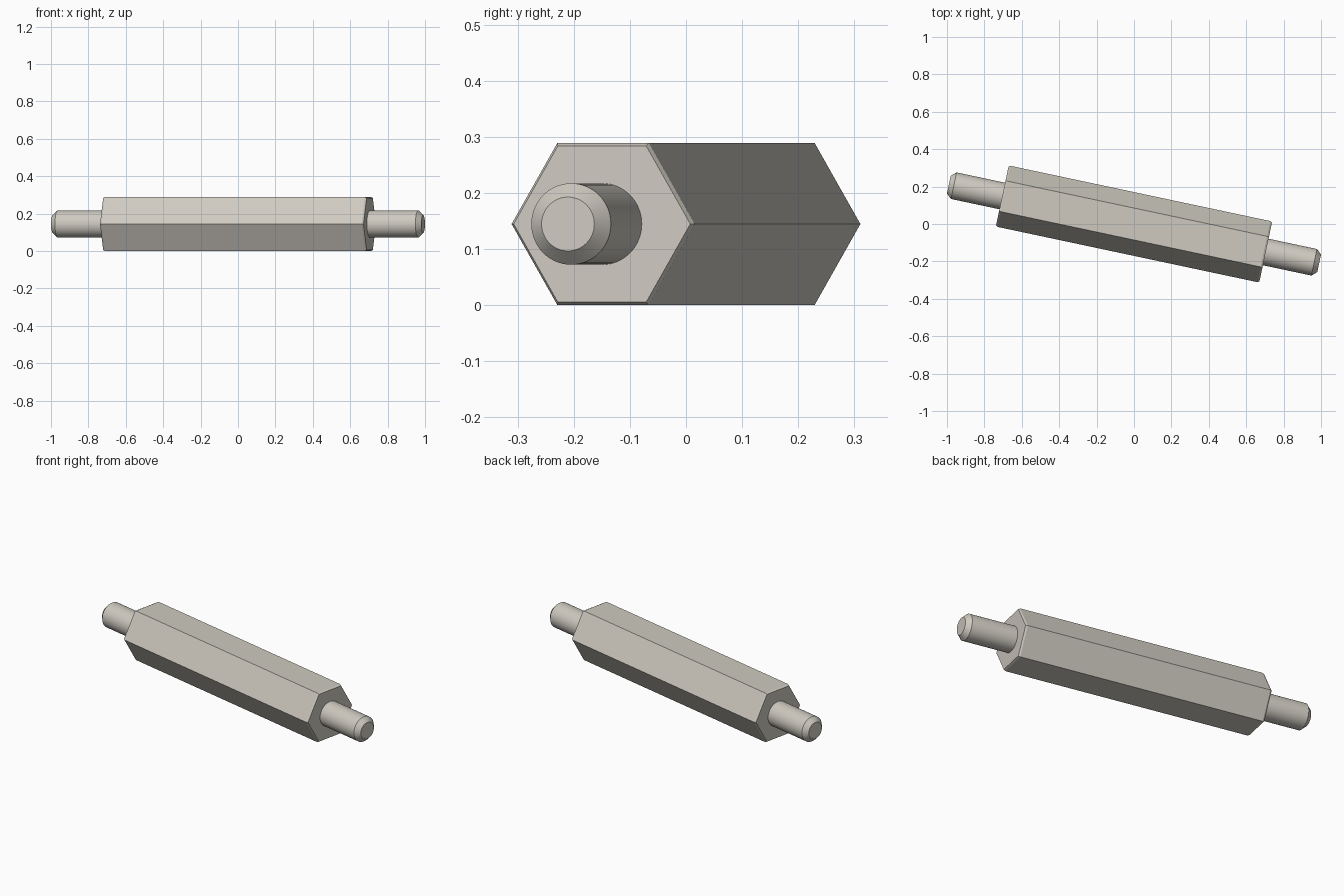
import bpy, math
from mathutils import Matrix

cube = bpy.data.objects.get("Cube")
if cube:
    bpy.data.objects.remove(cube)

APOTHEM = 0.1445                      # half the width across flats
HEX_R = APOTHEM / math.cos(math.pi / 6)
HALF_BODY = 0.72
TILT = Matrix.Rotation(math.radians(-12), 4, "Z")
PLACE = Matrix.Translation((0, 0, APOTHEM)) @ TILT

metal = bpy.data.materials.new("warm grey metal")
metal.use_nodes = True
colour = (0.62, 0.59, 0.53, 1)
metal.diffuse_color = colour
metal.node_tree.nodes["Principled BSDF"].inputs["Base Color"].default_value = colour


def turned(name, sides, profile, smooth):
    """Solid along the tilted x axis from (position, radius) rings."""
    verts, faces = [], []
    for x, r in profile:
        for i in range(sides):
            a = 2 * math.pi * i / sides
            verts.append((x, r * math.cos(a), r * math.sin(a)))
    for k in range(len(profile) - 1):
        for i in range(sides):
            j = (i + 1) % sides
            a, b = k * sides, (k + 1) * sides
            faces.append((a + j, a + i, b + i, b + j))
    last = (len(profile) - 1) * sides
    faces.append(tuple(range(sides))[::-1])
    faces.append(tuple(range(last, last + sides)))
    mesh = bpy.data.meshes.new(name)
    mesh.from_pydata(verts, [], faces)
    mesh.materials.append(metal)
    mesh.transform(PLACE)
    mesh.validate()
    obj = bpy.data.objects.new(name, mesh)
    bpy.context.collection.objects.link(obj)
    if smooth:
        bpy.ops.object.select_all(action="DESELECT")
        obj.select_set(True)
        bpy.context.view_layer.objects.active = obj
        bpy.ops.object.shade_smooth_by_angle(angle=math.radians(30))
    return obj


# Hexagonal body with slightly chamfered ends
half = [(HALF_BODY - 0.01, HEX_R), (HALF_BODY, HEX_R - 0.006)]
turned("hex_body", 6, [(-x, r) for x, r in reversed(half)] + half, False)

# Round pins with chamfered tips
pin = [(HALF_BODY - 0.03, 0.0725), (0.985, 0.0725), (1.012, 0.048)]
turned("left_pin", 64, pin, True)
turned("right_pin", 64, [(-x, r) for x, r in reversed(pin)], True)

# Make every surface face outwards
import bmesh
for name in ("hex_body", "left_pin", "right_pin"):
    mesh = bpy.data.objects[name].data
    bm = bmesh.new()
    bm.from_mesh(mesh)
    bmesh.ops.recalc_face_normals(bm, faces=bm.faces)
    bm.to_mesh(mesh)
    bm.free()
